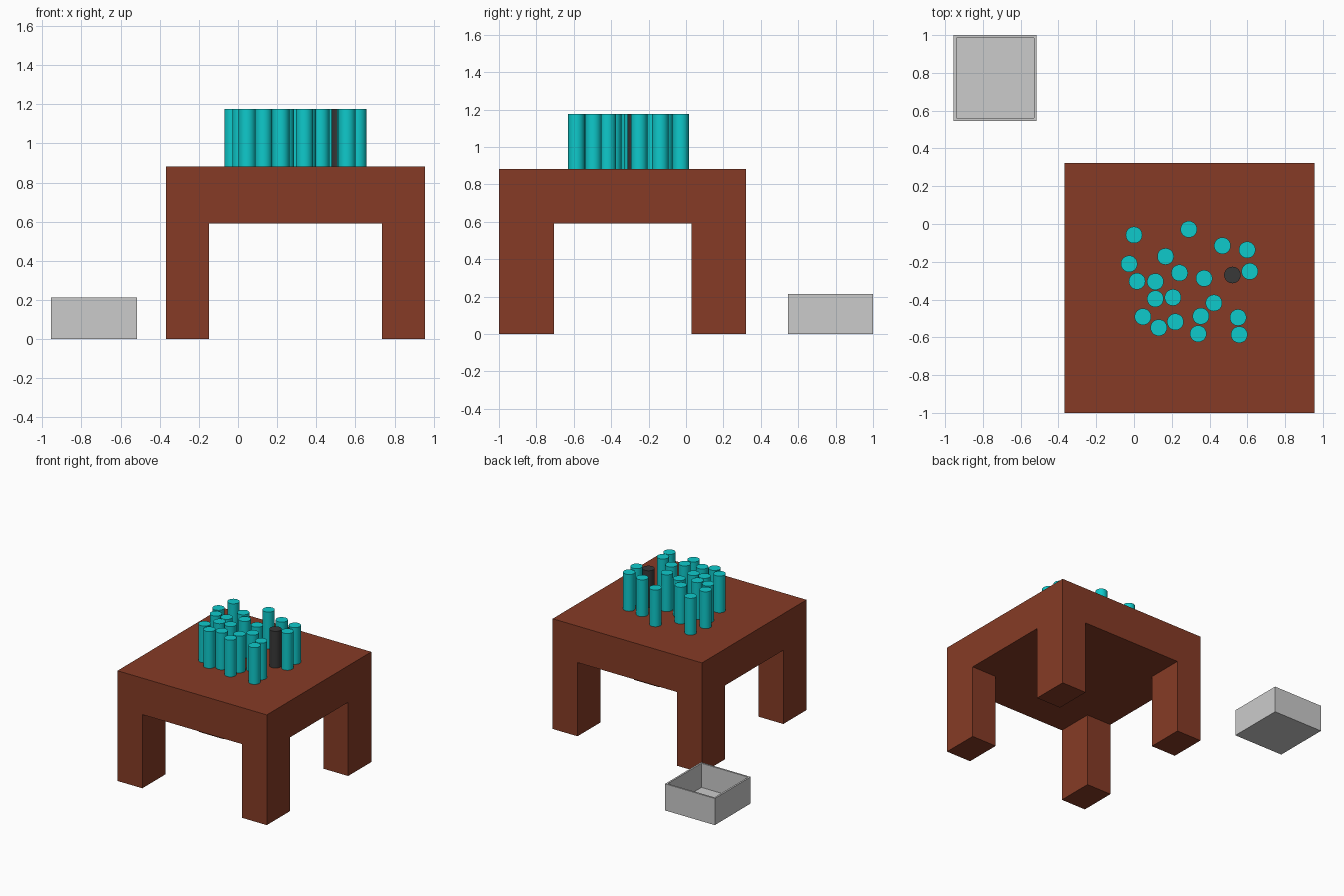
import bpy, bmesh
from mathutils import Matrix, Vector

if "Cube" in bpy.data.objects:
    bpy.data.objects.remove(bpy.data.objects["Cube"])


def material(name, rgb):
    m = bpy.data.materials.new(name)
    m.diffuse_color = (*rgb, 1)
    m.use_nodes = True
    m.node_tree.nodes["Principled BSDF"].inputs["Base Color"].default_value = m.diffuse_color
    return m


def box_bmesh(lo, hi):
    lo, hi = Vector(lo), Vector(hi)
    bm = bmesh.new()
    bmesh.ops.create_cube(bm, size=1, matrix=Matrix.LocRotScale((lo + hi) / 2, None, hi - lo))
    return bm


def finish(bm, name, mat=None):
    bmesh.ops.recalc_face_normals(bm, faces=bm.faces[:])
    me = bpy.data.meshes.new(name)
    bm.to_mesh(me)
    bm.free()
    ob = bpy.data.objects.new(name, me)
    bpy.context.collection.objects.link(ob)
    if mat:
        me.materials.append(mat)
    return ob


brown = material("brown", (0.238, 0.044, 0.019))
teal = material("teal", (0.0045, 0.59, 0.6))
dark = material("dark", (0.04, 0.04, 0.04))

# Table: thick slab cut along the leg lines, corner faces extruded to the ground
X0, X1, Y0, Y1 = -0.367, 0.955, -1.0, 0.322
LEG_X, LEG_Y, UNDER, TOP = 0.22, 0.293, 0.59, 0.882
bm = box_bmesh((X0, Y0, UNDER), (X1, Y1, TOP))
cuts = [((X0 + LEG_X, 0, 0), (1, 0, 0)), ((X1 - LEG_X, 0, 0), (1, 0, 0)),
        ((0, Y0 + LEG_Y, 0), (0, 1, 0)), ((0, Y1 - LEG_Y, 0), (0, 1, 0))]
for co, no in cuts:
    bmesh.ops.bisect_plane(bm, geom=bm.verts[:] + bm.edges[:] + bm.faces[:],
                           plane_co=co, plane_no=no)
bm.normal_update()
corners = []
for f in bm.faces:
    c = f.calc_center_median()
    outer_x = c.x < X0 + LEG_X or c.x > X1 - LEG_X
    outer_y = c.y < Y0 + LEG_Y or c.y > Y1 - LEG_Y
    if f.normal.z < -0.9 and outer_x and outer_y:
        corners.append(f)
feet = bmesh.ops.extrude_discrete_faces(bm, faces=corners)["faces"]
for f in feet:
    for v in f.verts:
        v.co.z = 0
finish(bm, "table", brown)

# Open tray on the ground
WALL, FLOOR = 0.02, 0.02
bm = box_bmesh((-0.955, 0.546, 0), (-0.515, 1.0, 0.213))
bm.normal_update()
top = next(f for f in bm.faces if f.normal.z > 0.9)
bmesh.ops.inset_region(bm, faces=[top], thickness=WALL)
well = bmesh.ops.extrude_discrete_faces(bm, faces=[top])["faces"][0]
for v in well.verts:
    v.co.z = FLOOR
finish(bm, "tray")

# Upright pegs standing on the table
PEG_R, PEG_TOP = 0.044, 1.176
teal_pegs = [(0, -.058), (.29, -.028), (.468, -.115), (.599, -.137), (.613, -.251),
             (.371, -.288), (.241, -.259), (.167, -.172), (-.026, -.211), (.016, -.303),
             (.113, -.305), (.113, -.396), (.206, -.389), (.047, -.491), (.131, -.549),
             (.219, -.518), (.354, -.488), (.34, -.581), (.423, -.418), (.551, -.495),
             (.557, -.586)]


def peg(name, x, y, mat):
    bpy.ops.mesh.primitive_cylinder_add(vertices=32, radius=PEG_R, depth=PEG_TOP - TOP,
                                        location=(x, y, (TOP + PEG_TOP) / 2))
    ob = bpy.context.object
    ob.name = name
    ob.data.materials.append(mat)
    bpy.ops.object.shade_smooth_by_angle()


for i, (x, y) in enumerate(teal_pegs, 1):
    peg(f"teal_peg_{i}", x, y, teal)
peg("dark_peg", .521, -.27, dark)
